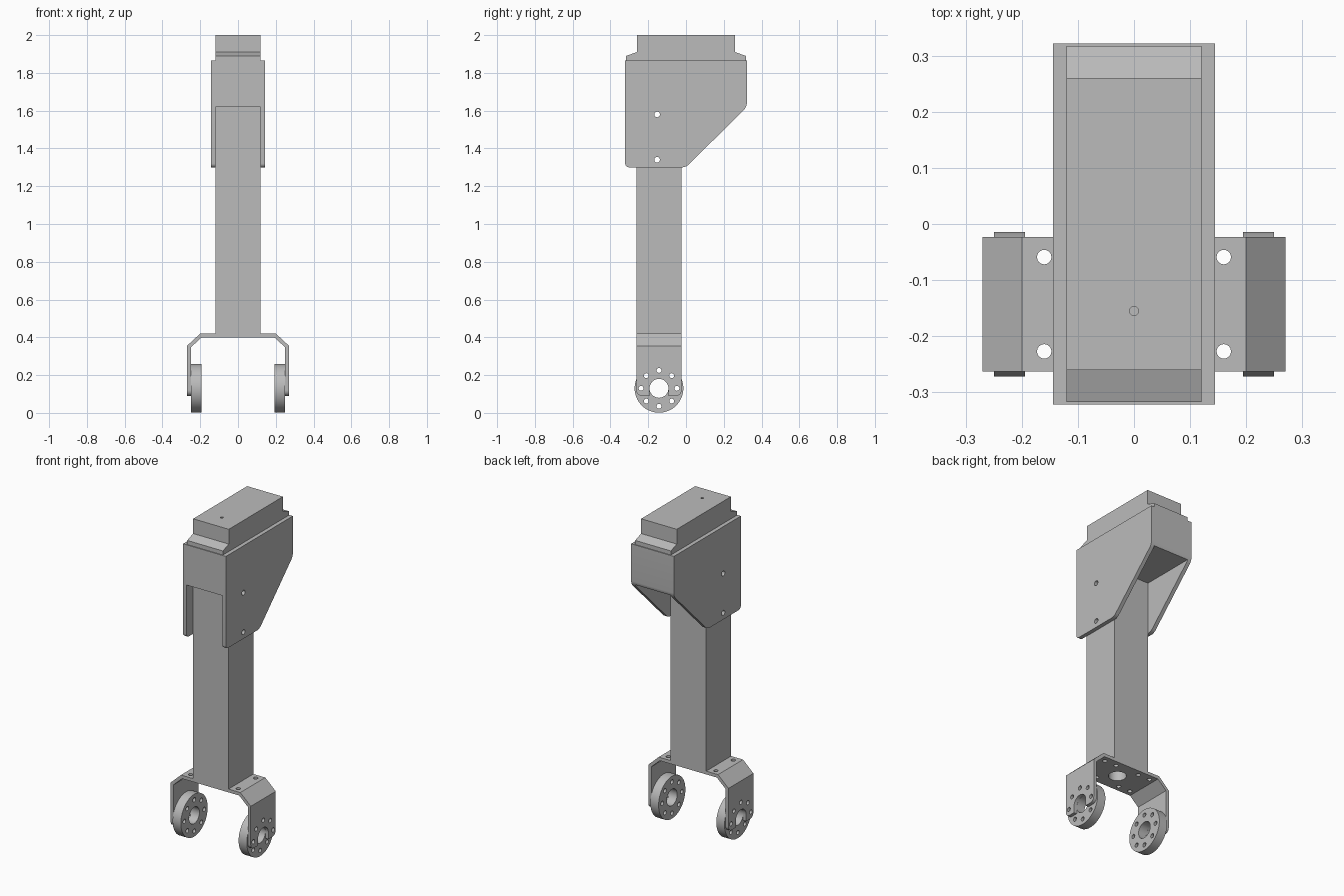
import bpy, bmesh, math
from mathutils import Matrix, Vector

if "Cube" in bpy.data.objects:
    bpy.data.objects.remove(bpy.data.objects["Cube"])

grey = bpy.data.materials.new("plain grey")
grey.use_nodes = True
COLOUR = (0.5, 0.5, 0.5, 1)
grey.diffuse_color = COLOUR
grey.node_tree.nodes["Principled BSDF"].inputs["Base Color"].default_value = COLOUR

LEG_Y = -0.143   # centre line of the column and bracket
HUB_Z = 0.13     # height of the wheel hubs
HALF = 0.12      # half width of the column


def finish(name, bm):
    bmesh.ops.recalc_face_normals(bm, faces=bm.faces)
    mesh = bpy.data.meshes.new(name)
    bm.to_mesh(mesh)
    bm.free()
    mesh.materials.append(grey)
    obj = bpy.data.objects.new(name, mesh)
    bpy.context.collection.objects.link(obj)
    return obj


def prism(name, points, axis, lo, hi, radius=0, rounded=None):
    """Extrude a side profile along x or y, rounding chosen x-wise edges."""
    bm = bmesh.new()
    place = (lambda a, b: (lo, a, b)) if axis == "x" else (lambda a, b: (a, lo, b))
    face = bm.faces.new([bm.verts.new(place(a, b)) for a, b in points])
    moved = bmesh.ops.extrude_face_region(bm, geom=[face])["geom"]
    shift = Vector((hi - lo, 0, 0)) if axis == "x" else Vector((0, hi - lo, 0))
    bmesh.ops.translate(bm, vec=shift, verts=[v for v in moved if isinstance(v, bmesh.types.BMVert)])
    if radius:
        edges = [e for e in bm.edges
                 if abs((e.verts[0].co - e.verts[1].co).normalized().x) > 0.99
                 and rounded(e.verts[0].co)]
        bmesh.ops.bevel(bm, geom=edges, offset=radius, segments=5, profile=0.5, affect="EDGES")
    return finish(name, bm)


def box(name, x, y, z):
    return prism(name, [(y[0], z[0]), (y[1], z[0]), (y[1], z[1]), (y[0], z[1])], "x", *x)


def rods(name, centres, radius, length, axis, sides=24):
    """A set of separate cylinders in one object."""
    bm = bmesh.new()
    turn = Matrix.Rotation(math.pi / 2, 4, "Y") if axis == "x" else Matrix()
    for c in centres:
        bmesh.ops.create_cone(bm, cap_ends=True, segments=sides, radius1=radius, radius2=radius,
                              depth=length, matrix=Matrix.Translation(c) @ turn)
    return finish(name, bm)


def cut(target, cutter):
    cutter.hide_render = True
    mod = target.modifiers.new("cut", "BOOLEAN")
    mod.operation, mod.solver, mod.object = "DIFFERENCE", "EXACT", cutter
    bpy.context.view_layer.objects.active = target
    bpy.ops.object.modifier_apply(modifier=mod.name)
    bpy.data.objects.remove(cutter)


def smooth(obj):
    bpy.ops.object.select_all(action="DESELECT")
    obj.select_set(True)
    bpy.context.view_layer.objects.active = obj
    bpy.ops.object.shade_smooth_by_angle(angle=math.radians(30))


# Stepped top cap with sloped shoulders
cap = prism("top_cap", [(-0.317, 1.865), (0.317, 1.865), (0.317, 1.89), (0.26, 1.91),
                        (0.26, 2), (-0.26, 2), (-0.26, 1.91), (-0.317, 1.89)], "x", -HALF, HALF)
cut(cap, rods("cap_hole", [(0, -0.155, 2)], 0.008, 0.06, "z"))

# Housing with two side plates around an open channel
housing = prism("housing", [(-0.322, 1.3), (0, 1.3), (0.322, 1.62), (0.322, 1.865), (-0.322, 1.865)],
                "x", -0.144, 0.144, 0.02, lambda p: p.z < 1.7)
cut(housing, box("channel", (-HALF, HALF), (-0.5, 0.5), (1.2, 1.62)))

# Square column
column = box("column", (-HALF, HALF), (-0.263, -0.023), (0.42, 1.62))
cut(column, rods("column_bore", [(0, LEG_Y, 0.42)], 0.05, 0.12, "z"))

# Cross pin holes through the plates and column
for part in (housing, column):
    cut(part, rods("pin_holes", [(0, -0.153, z) for z in (1.34, 1.58)], 0.015, 1, "x"))

# Fork bracket: bent strip with chamfered shoulders
half_strip = [(0.27, 0.09), (0.27, 0.355), (0.2, 0.42)]
half_inner = [(0.192, 0.4), (0.25, 0.347), (0.25, 0.09)]
outline = ([(-x, z) for x, z in half_strip] + half_strip[::-1]
           + half_inner[::-1] + [(-x, z) for x, z in half_inner])
bracket = prism("fork_bracket", outline, "y", -0.263, -0.023, 0.03, lambda p: p.z < 0.1)
cut(bracket, box("leg_slot", (-0.4, 0.4), (LEG_Y - 0.05, LEG_Y + 0.05), (0, HUB_Z)))
cut(bracket, rods("leg_bore", [(0, LEG_Y, HUB_Z)], 0.05, 1, "x", 32))
cut(bracket, rods("plate_bore", [(0, LEG_Y, 0.41)], 0.05, 0.1, "z"))
cut(bracket, rods("plate_holes", [(x, LEG_Y + y, 0.41) for x in (-0.16, -0.08, 0.08, 0.16)
                                  for y in (-0.084, 0.084)], 0.013, 0.1, "z", 16))

# Ring of bolt positions shared by the hubs and the bracket legs
bolts = []
for i in range(8):
    a = i * math.pi / 4
    bolts.append((0, LEG_Y + 0.095 * math.cos(a), HUB_Z + 0.095 * math.sin(a)))
cut(bracket, rods("leg_holes", [b for b in bolts if b[2] > HUB_Z - 0.01], 0.013, 1, "x", 16))

# Hub discs inside the fork
for side, name in ((1, "left_hub"), (-1, "right_hub")):
    hub = rods(name, [(side * 0.222, LEG_Y, HUB_Z)], 0.129, 0.055, "x", 64)
    cut(hub, rods("hub_bore", [(0, LEG_Y, HUB_Z)], 0.05, 1, "x", 32))
    cut(hub, rods("hub_holes", bolts, 0.013, 1, "x", 16))
    smooth(hub)

for part in (cap, housing, column, bracket):
    smooth(part)
